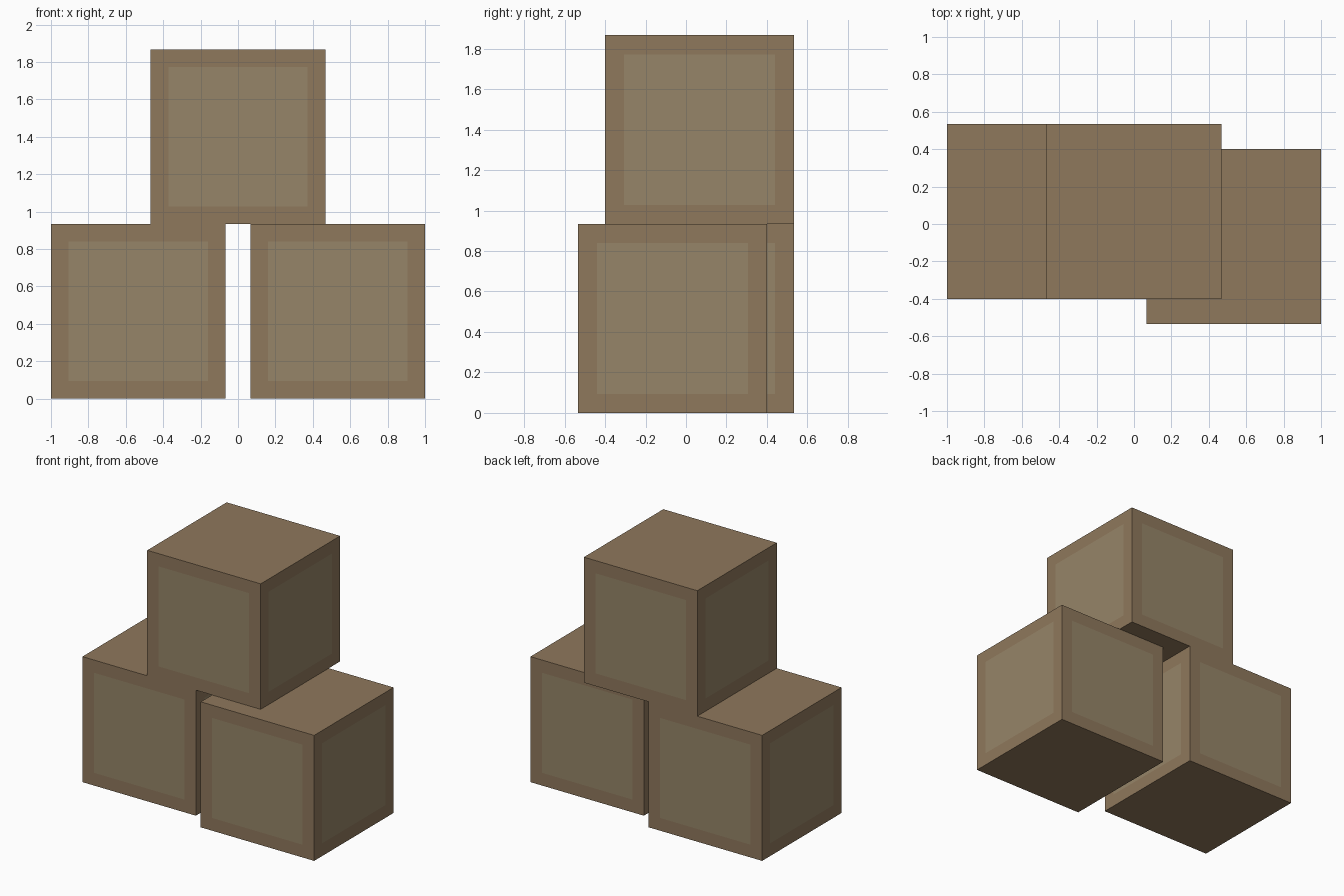
import bpy, bmesh
from mathutils import Matrix, Vector

if "Cube" in bpy.data.objects:
    bpy.data.objects.remove(bpy.data.objects["Cube"])

SIZE = 14 / 15      # crate edge length
BORDER = 2 / 15     # width of the frame around each side panel


def material(name, color):
    mat = bpy.data.materials.new(name)
    mat.diffuse_color = (*color, 1)
    mat.use_nodes = True
    mat.node_tree.nodes["Principled BSDF"].inputs["Base Color"].default_value = mat.diffuse_color
    return mat


frame_mat = material("crate_frame", (0.275, 0.188, 0.107))
panel_mat = material("crate_panel", (0.305, 0.235, 0.138))


def crate(name, x, y, z):
    """Cube with a flush lighter panel inset in each of its four sides."""
    bm = bmesh.new()
    bmesh.ops.create_cube(bm, size=SIZE, matrix=Matrix.Translation(Vector((0, 0, SIZE / 2))))
    bm.normal_update()
    sides = [f for f in bm.faces if abs(f.normal.z) < 0.5]
    bmesh.ops.inset_individual(bm, faces=sides, thickness=BORDER)
    for face in sides:
        face.material_index = 1
    mesh = bpy.data.meshes.new(name)
    bm.to_mesh(mesh)
    bm.free()
    mesh.materials.append(frame_mat)
    mesh.materials.append(panel_mat)
    obj = bpy.data.objects.new(name, mesh)
    obj.location = (x, y, z)
    bpy.context.collection.objects.link(obj)


# Two crates on the ground, one stacked across them
crate("left_crate", -8 / 15, 1 / 15, 0)
crate("right_crate", 8 / 15, -1 / 15, 0)
crate("top_crate", 0, 1 / 15, SIZE)
